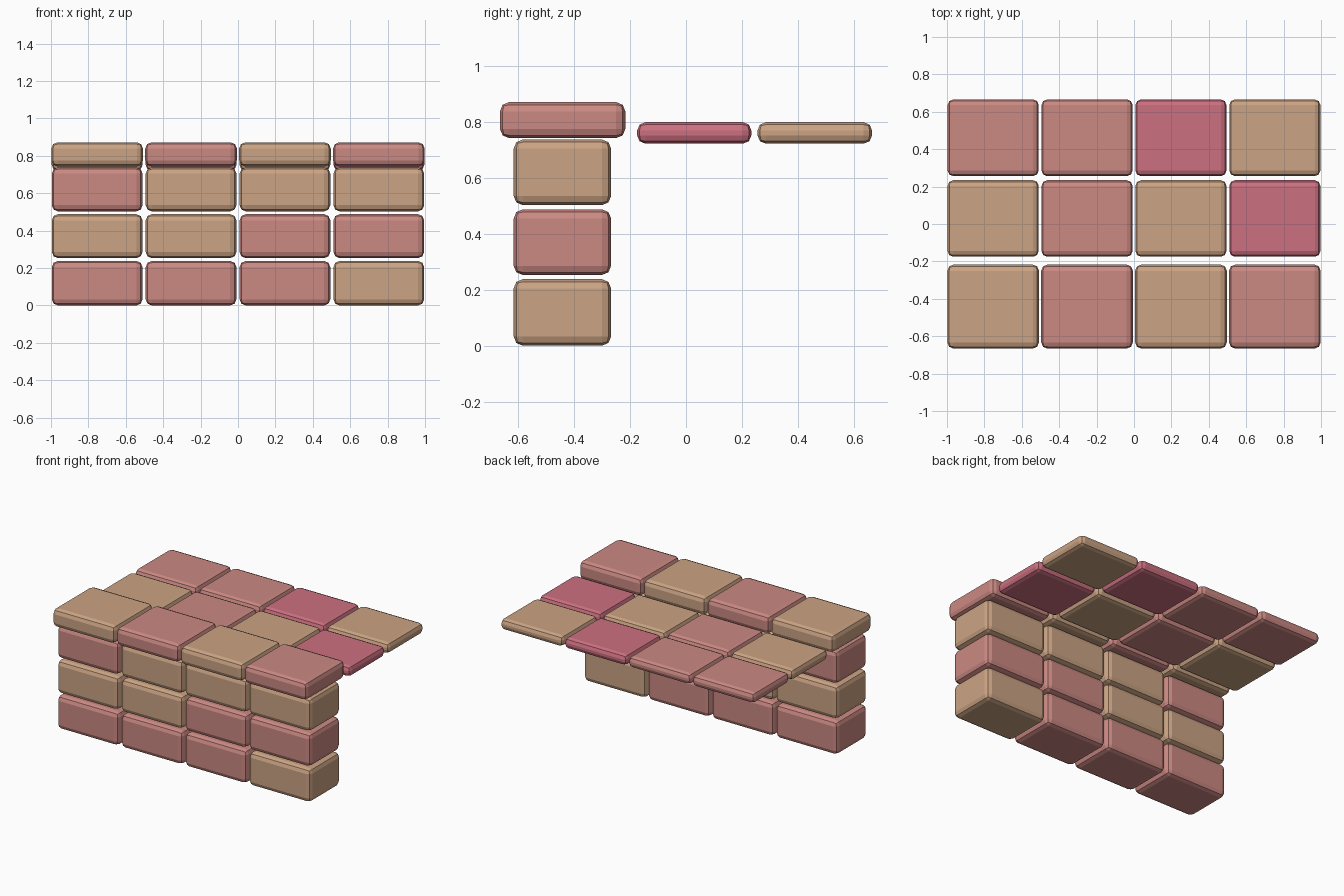
import bpy
import bmesh
from mathutils import Matrix, Vector

if "Cube" in bpy.data.objects:
    bpy.data.objects.remove(bpy.data.objects["Cube"], do_unlink=True)


def material(name, color):
    mat = bpy.data.materials.new(name)
    mat.use_nodes = True
    mat.diffuse_color = (*color, 1)
    mat.node_tree.nodes["Principled BSDF"].inputs["Base Color"].default_value = (*color, 1)
    return mat


MATS = {
    "P": material("dusty pink stone", (0.60, 0.25, 0.225)),
    "T": material("tan stone", (0.60, 0.37, 0.23)),
    "R": material("rose stone", (0.60, 0.16, 0.215)),
}


def block(name, low, high, mat, bevel):
    """Rounded block spanning two corners."""
    low, high = Vector(low), Vector(high)
    mesh = bpy.data.meshes.new(name)
    bm = bmesh.new()
    bmesh.ops.create_cube(bm, size=1, matrix=Matrix.LocRotScale(None, None, high - low))
    bmesh.ops.bevel(bm, geom=bm.edges[:], offset=bevel, segments=2, profile=0.5, affect="EDGES")
    bm.to_mesh(mesh)
    bm.free()
    mesh.materials.append(mat)
    obj = bpy.data.objects.new(name, mesh)
    obj.location = (low + high) / 2
    bpy.context.collection.objects.link(obj)


# Rows of four: name, y range, z range, block width, bevel, colours from -x to +x
ROWS = [
    ("wall_bottom", (-0.617, -0.268), (0.0, 0.238), 0.485, 0.033, "PPPT"),
    ("wall_middle", (-0.617, -0.268), (0.253, 0.488), 0.485, 0.033, "TTPP"),
    ("wall_top", (-0.617, -0.268), (0.503, 0.738), 0.485, 0.033, "PTTT"),
    ("cap_stone", (-0.666, -0.217), (0.743, 0.872), 0.49, 0.033, "TPTP"),
    ("front_paver", (-0.175, 0.234), (0.723, 0.8), 0.487, 0.03, "TPTR"),
    ("back_paver", (0.256, 0.666), (0.723, 0.8), 0.487, 0.03, "PPRT"),
]

PITCH = 0.502
for name, (y0, y1), (z0, z1), width, bevel, colors in ROWS:
    for i, key in enumerate(colors):
        x = (i - 1.5) * PITCH
        block(f"{name}_{i + 1}", (x - width / 2, y0, z0), (x + width / 2, y1, z1),
              MATS[key], bevel)
